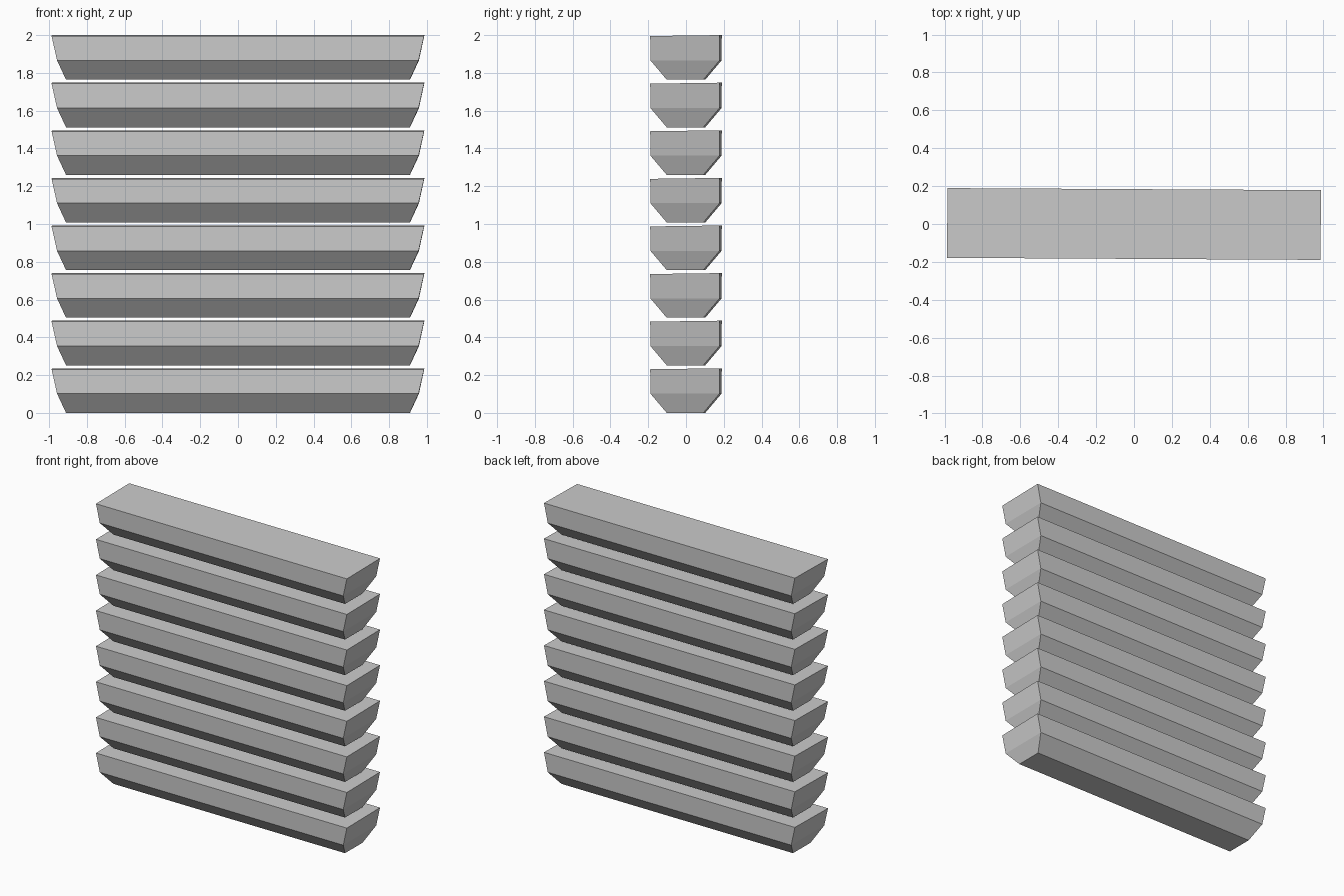
import bpy, bmesh
from mathutils import Matrix

if "Cube" in bpy.data.objects:
    bpy.data.objects.remove(bpy.data.objects["Cube"])

COUNT, PITCH = 8, 0.252
# Cross-section levels of one slat: half length, half depth, height
LEVELS = [(0.91, 0.097, 0.0), (0.957, 0.183, 0.102), (0.986, 0.184, 0.234)]


def slat_mesh():
    """Flat-faced bar with chamfered underside and slanted ends."""
    bm = bmesh.new()
    rings = []
    for hx, hy, z in LEVELS:
        rings.append([bm.verts.new((sx * hx, sy * hy, z))
                      for sx, sy in ((-1, -1), (1, -1), (1, 1), (-1, 1))])
    for low, high in zip(rings, rings[1:]):
        for i in range(4):
            j = (i + 1) % 4
            bm.faces.new((low[i], low[j], high[j], high[i]))
    bm.faces.new(rings[0][::-1])
    bm.faces.new(rings[-1])
    # Slightly sloping top: the back edge is a touch higher, front a touch lower
    for v in rings[-1]:
        v.co.z += 0.002 if v.co.y > 0 else -0.003
    # Bar is turned a hair about the vertical
    bm.transform(Matrix.Rotation(-0.0055, 4, 'Z'))
    bmesh.ops.recalc_face_normals(bm, faces=bm.faces)
    mesh = bpy.data.meshes.new("slat")
    bm.to_mesh(mesh)
    bm.free()
    return mesh


# Stack of identical slats
mesh = slat_mesh()
for n in range(COUNT):
    slat = bpy.data.objects.new(f"slat_{n + 1}", mesh)
    slat.location.z = n * PITCH
    bpy.context.collection.objects.link(slat)
